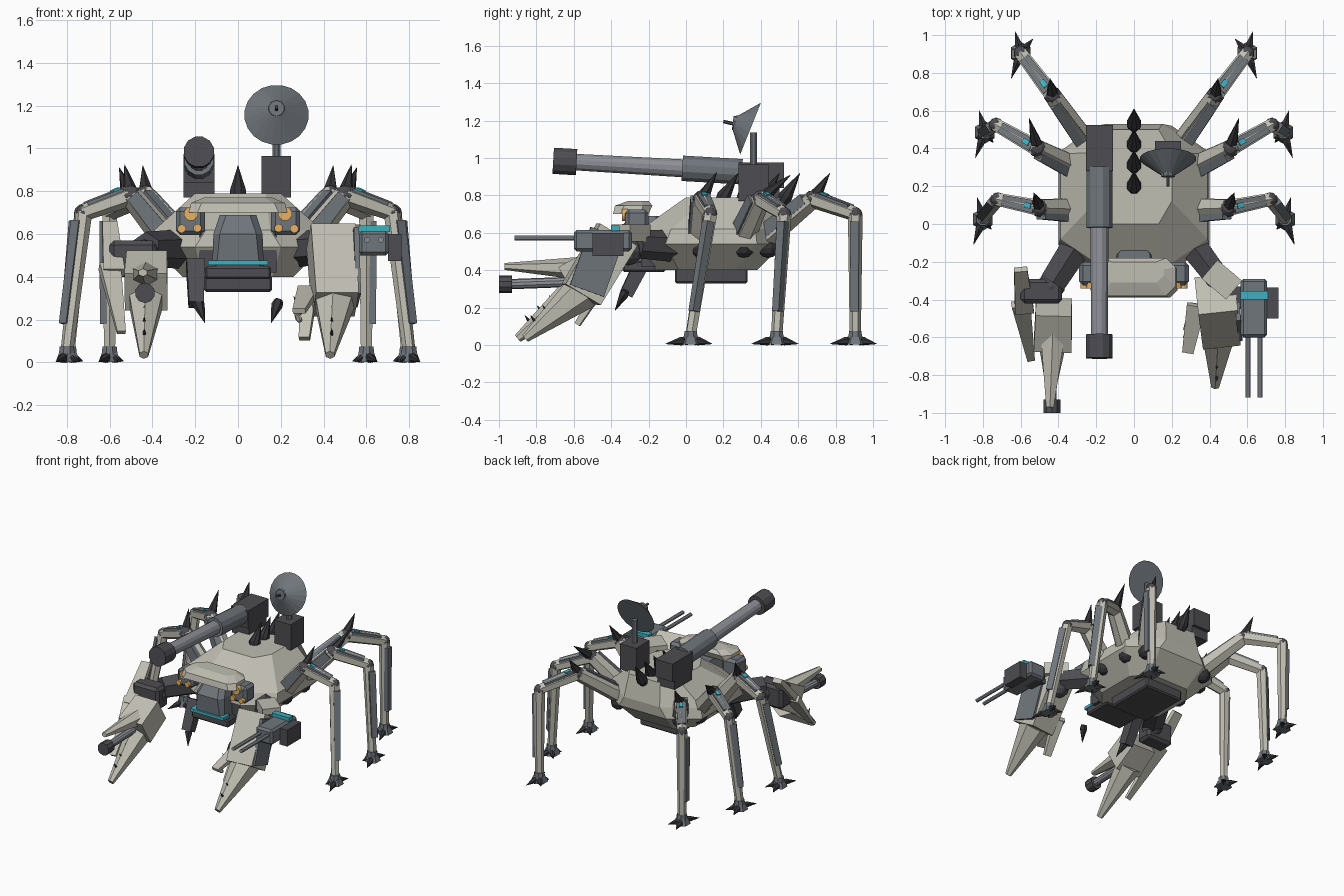
import bpy, bmesh, math
from mathutils import Vector, Matrix

if "Cube" in bpy.data.objects:
    bpy.data.objects.remove(bpy.data.objects["Cube"])

def material(name, r, g, b):
    m = bpy.data.materials.new(name)
    m.diffuse_color = (r, g, b, 1)
    m.use_nodes = True
    m.node_tree.nodes["Principled BSDF"].inputs["Base Color"].default_value = m.diffuse_color
    return m

BONE = material("bone_armour", .53, .52, .45)
GREY = material("steel", .16, .18, .20)
PALE = material("pale_steel", .27, .28, .31)
DARK = material("dark_steel", .075, .073, .083)
BLACK = material("spike_black", .035, .033, .038)
CYAN = material("cyan_glow", .05, .43, .52)
AMBER = material("amber_lamp", .80, .45, .13)

def finish(name, bm, mat):
    bmesh.ops.recalc_face_normals(bm, faces=bm.faces)
    me = bpy.data.meshes.new(name)
    bm.to_mesh(me)
    bm.free()
    me.materials.append(mat)
    ob = bpy.data.objects.new(name, me)
    bpy.context.collection.objects.link(ob)
    return ob

def box(name, x, y, z, mat, bevel=0):
    """Axis-aligned box from (min, max) ranges, optionally chamfered."""
    bm = bmesh.new()
    bmesh.ops.create_cube(bm, size=1)
    for v in bm.verts:
        v.co = [(r[0] + r[1]) / 2 + c * (r[1] - r[0]) for r, c in zip((x, y, z), v.co)]
    if bevel:
        bmesh.ops.bevel(bm, geom=bm.edges[:], offset=bevel, segments=1, affect='EDGES')
    return finish(name, bm, mat)

def beam(name, a, b, r0, r1, mat, sides=8, depth=1.0):
    """Tapered prism from a to b; depth scales its second cross axis."""
    a, b = Vector(a), Vector(b)
    d = (b - a).normalized()
    side = d.cross(Vector((0, 0, 1)))
    side = side.normalized() if side.length > .05 else Vector((1, 0, 0))
    up = d.cross(side).normalized()
    k = 1 / math.cos(math.pi / sides)
    bm = bmesh.new()
    rings = []
    for p, r in ((a, r0), (b, r1)):
        ring = []
        for i in range(sides):
            t = 2 * math.pi * (i + .5) / sides
            ring.append(bm.verts.new(p + k * r * (math.cos(t) * side + depth * math.sin(t) * up)))
        rings.append(ring)
    for i in range(sides):
        j = (i + 1) % sides
        bm.faces.new((rings[0][i], rings[0][j], rings[1][j], rings[1][i]))
    bm.faces.new(rings[0])
    bm.faces.new(rings[1])
    return finish(name, bm, mat)

def spike(name, a, b, r, mat=BLACK, sides=6):
    a, b = Vector(a), Vector(b)
    c = a.lerp(b, .22)
    beam(name + "_root", a, c, r * .75, r, mat, sides)
    beam(name, c, b, r, .001, mat, sides)

def ball(name, p, r, mat=DARK):
    bm = bmesh.new()
    bmesh.ops.create_uvsphere(bm, u_segments=10, v_segments=6, radius=r, matrix=Matrix.Translation(p))
    return finish(name, bm, mat)

def loft(name, rings, mat):
    """Octagonal rings (z, half_width, y_front, y_back, corner_x, corner_y)."""
    bm = bmesh.new()
    loops = []
    for z, w, f, b, cx, cy in rings:
        pts = [(-w + cx, f), (w - cx, f), (w, f + cy), (w, b - cy),
               (w - cx, b), (-w + cx, b), (-w, b - cy), (-w, f + cy)]
        loops.append([bm.verts.new((x, y, z)) for x, y in pts])
    for p, q in zip(loops, loops[1:]):
        for i in range(8):
            j = (i + 1) % 8
            bm.faces.new((p[i], p[j], q[j], q[i]))
    bm.faces.new(loops[0])
    bm.faces.new(loops[-1])
    return finish(name, bm, mat)

# Hull, belly plate and spine
loft("hull", [(.40, .26, -.16, .38, .10, .12), (.54, .40, -.25, .52, .20, .14),
              (.62, .39, -.24, .53, .24, .16), (.79, .20, 0, .50, .07, .12)], BONE)
box("belly_plate", (-.16, .16), (-.06, .33), (.33, .42), DARK, .01)
for i in range(4):
    y = .18 + i * .11
    spike(f"spine_spike_{i}", (0, y, .76), (0, y + .10, .92), .038, sides=8)

# Head: face, brow, visor, jaw
loft("face", [(.45, .12, -.36, -.12, .02, .03), (.60, .115, -.37, -.12, .03, .04),
              (.69, .085, -.30, -.12, .03, .04)], GREY)
box("visor", (-.14, .14), (-.375, -.30), (.455, .477), CYAN)
box("jaw", (-.155, .155), (-.34, -.11), (.39, .45), DARK, .01)
box("neck", (-.18, .18), (-.24, -.10), (.42, .60), DARK)
loft("brow_plate", [(.70, .23, -.39, -.20, .04, .04), (.745, .22, -.38, -.18, .05, .05),
                    (.77, .16, -.31, -.20, .04, .04)], BONE)
for s, side in ((-1, "left"), (1, "right")):
    lo, hi = sorted((s * .155, s * .29))
    box(f"{side}_lamp_housing", (lo, hi), (-.325, -.20), (.595, .725), GREY, .02)
    for i, (x, z, r) in enumerate(((.22, .695, .032), (.19, .628, .019), (.263, .625, .019))):
        beam(f"{side}_lamp_{i}", (s * x, -.31, z), (s * x, -.342, z), r, r, AMBER, 12)
    spike(f"{side}_mandible_tip", (s * .19, -.32, .29), (s * .155, -.38, .185), .024)
beam("left_mandible", (-.20, -.22, .47), (-.195, -.32, .27), .042, .035, DARK, 4)

# Legs: hip, middle joint, knee, foot per pair
LEGS = {"front": ((.34, .08, .58), (.50, .085, .78), (.72, .13, .70), (.80, .025, .05)),
        "middle": ((.33, .31, .58), (.51, .40, .78), (.73, .525, .70), (.79, .485, .05)),
        "rear": ((.26, .44, .58), (.43, .68, .78), (.60, .905, .70), (.60, .905, .05))}
TIPS = {"front": (.53, .165, .925), "middle": (.555, .56, .91), "rear": (.445, .77, .92)}
for pair, pts in LEGS.items():
    for s, side in ((-1, "left"), (1, "right")):
        n = f"{side}_{pair}_"
        m = lambda p: Vector((s * p[0], p[1], p[2]))
        hip, mid, knee, foot = map(m, pts)
        ball(n + "hip_ball", hip - Vector((0, 0, .06)), .055, BLACK)
        beam(n + "coxa", hip, mid, .055, .045, BONE, 6)
        beam(n + "coxa_plate", hip.lerp(mid, .1) + Vector((0, -.03, .01)),
             hip.lerp(mid, .95) + Vector((0, -.03, .01)), .038, .03, GREY, 4)
        ball(n + "mid_joint", mid, .048)
        beam(n + "femur", mid, knee, .042, .034, BONE, 6)
        up = Vector((0, 0, .024))
        beam(n + "femur_plate", mid.lerp(knee, .12) + up, mid.lerp(knee, .88) + up, .034, .028, GREY, 4, .6)
        beam(n + "femur_light", mid.lerp(knee, .2) + up * 1.7, mid.lerp(knee, .34) + up * 1.6, .014, .014, CYAN, 4)
        ball(n + "knee", knee, .038)
        spike(n + "joint_spike", mid, m(TIPS[pair]), .028)
        beam(n + "tibia", knee, foot, .034, .026, BONE, 6)
        out = Vector((s * .024, -.004, 0))
        beam(n + "tibia_plate", knee.lerp(foot, .06) + out, knee.lerp(foot, .80) + out, .024, .021, GREY, 4)
        # Foot pad with three claws
        fx, fy = foot.x, foot.y
        beam(n + "ankle", (fx, fy, .075), (fx, fy, .03), .033, .038, GREY, 8)
        beam(n + "foot_pad", (fx, fy, .045), (fx, fy, .003), .036, .052, GREY, 6)
        for i, (tx, ty) in enumerate(((.05, -.135), (.03, .115), (-.065, .075), (-.05, -.06))):
            k = 1 if i < 3 else .9
            spike(n + f"toe_{i}", (fx + s * tx * .2, fy + ty * .2, .025),
                  (fx + s * tx * k, fy + ty * k, .006), .02)

# Cannon on its breech
box("cannon_mount", (-.255, -.11), (.29, .50), (.77, .86), DARK)
box("cannon_breech", (-.255, -.11), (.28, .525), (.84, .975), DARK)
axis = lambda y: (-.183, y, .935 - (y - .15) * .058)
beam("cannon_sleeve", axis(.30), axis(-.02), .068, .068, GREY, 12)
beam("cannon_barrel", axis(0), axis(-.62), .048, .044, PALE, 12)
beam("cannon_muzzle", axis(-.585), axis(-.71), .07, .07, DARK, 12)

# Dish antenna
box("dish_base", (.11, .248), (.28, .44), (.77, .965), DARK)
beam("dish_mast", (.18, .36, .95), (.18, .36, 1.135), .019, .019, GREY, 8)
beam("dish", (.18, .345, 1.157), (.18, .26, 1.191), .149, .035, GREY, 20)
beam("dish_hub", (.18, .275, 1.185), (.18, .25, 1.188), .04, .035, GREY, 10)
beam("dish_feed", (.18, .26, 1.181), (.18, .20, 1.195), .008, .008, DARK, 6)

# Left arm: open pincer with a gun between the fingers
beam("left_upper_arm", (-.27, -.06, .53), (-.43, -.31, .53), .08, .07, DARK, 6)
ball("left_elbow", (-.44, -.33, .50), .075)
box("left_wrist", (-.60, -.38), (-.42, -.29), (.40, .57), DARK, .02)
beam("left_palm", (-.425, -.44, .44), (-.43, -.63, .33), .095, .10, BONE, 4)
beam("left_upper_finger", (-.43, -.58, .41), (-.445, -.97, .42), .065, .02, BONE, 6, .8)
beam("left_lower_finger", (-.43, -.57, .30), (-.44, -.90, .035), .08, .02, BONE, 6)
beam("left_claw_barrel", (-.435, -.55, .34), (-.435, -.95, .325), .026, .026, PALE, 10)
beam("left_claw_muzzle", (-.435, -.93, .325), (-.435, -1, .325), .045, .045, DARK, 10)
beam("left_shield_upper", (-.60, -.24, .65), (-.58, -.46, .42), .035, .05, BONE, 4, .5)
beam("left_shield_lower", (-.60, -.42, .45), (-.545, -.72, .14), .05, .02, BONE, 4, .5)

# Right arm: closed claw with side plate
beam("right_upper_arm", (.27, -.06, .53), (.43, -.27, .54), .075, .065, DARK, 6)
beam("right_forearm", (.40, -.24, .60), (.53, -.35, .60), .065, .065, BONE, 4, .7)
ball("right_elbow", (.43, -.31, .50), .075)
beam("right_palm", (.435, -.37, .59), (.455, -.56, .27), .105, .10, BONE, 4, 1.1)
beam("right_palm_side", (.545, -.42, .60), (.555, -.53, .29), .012, .012, GREY, 4, 8)
beam("right_finger", (.45, -.55, .29), (.43, -.86, .035), .09, .02, BONE, 6)
beam("right_side_plate", (.33, -.43, .34), (.285, -.68, .24), .05, .03, BONE, 4, .4)
beam("right_thumb", (.33, -.44, .33), (.31, -.58, .11), .04, .025, BONE, 4, .6)
for i in range(3):
    t = i / 3
    spike(f"right_tooth_{i}", (.29, -.52 - .12 * t, .26 - .1 * t), (.26, -.56 - .12 * t, .31 - .1 * t), .014, BONE)
    for s, dy in ((-1, -.02), (1, .01)):
        y, z = -.69 - .065 * i + dy, .235 - .053 * i
        spike(f"finger_tooth_{i}_{s}", (s * .438, y, z), (s * .438, y - .022, z + .03), .007)

# Twin gun on the right arm
box("gun_bracket", (.50, .62), (-.45, -.33), (.50, .60), DARK)
box("gun_body", (.565, .705), (-.60, -.29), (.50, .615), GREY, .015)
box("gun_stripe", (.565, .71), (-.40, -.355), (.61, .64), CYAN)
box("gun_magazine", (.70, .765), (-.50, -.335), (.475, .60), DARK)
for i, x in enumerate((.603, .668)):
    beam(f"gun_barrel_{i}", (x, -.58, .573), (x, -.918, .573), .013, .013, PALE, 8)
